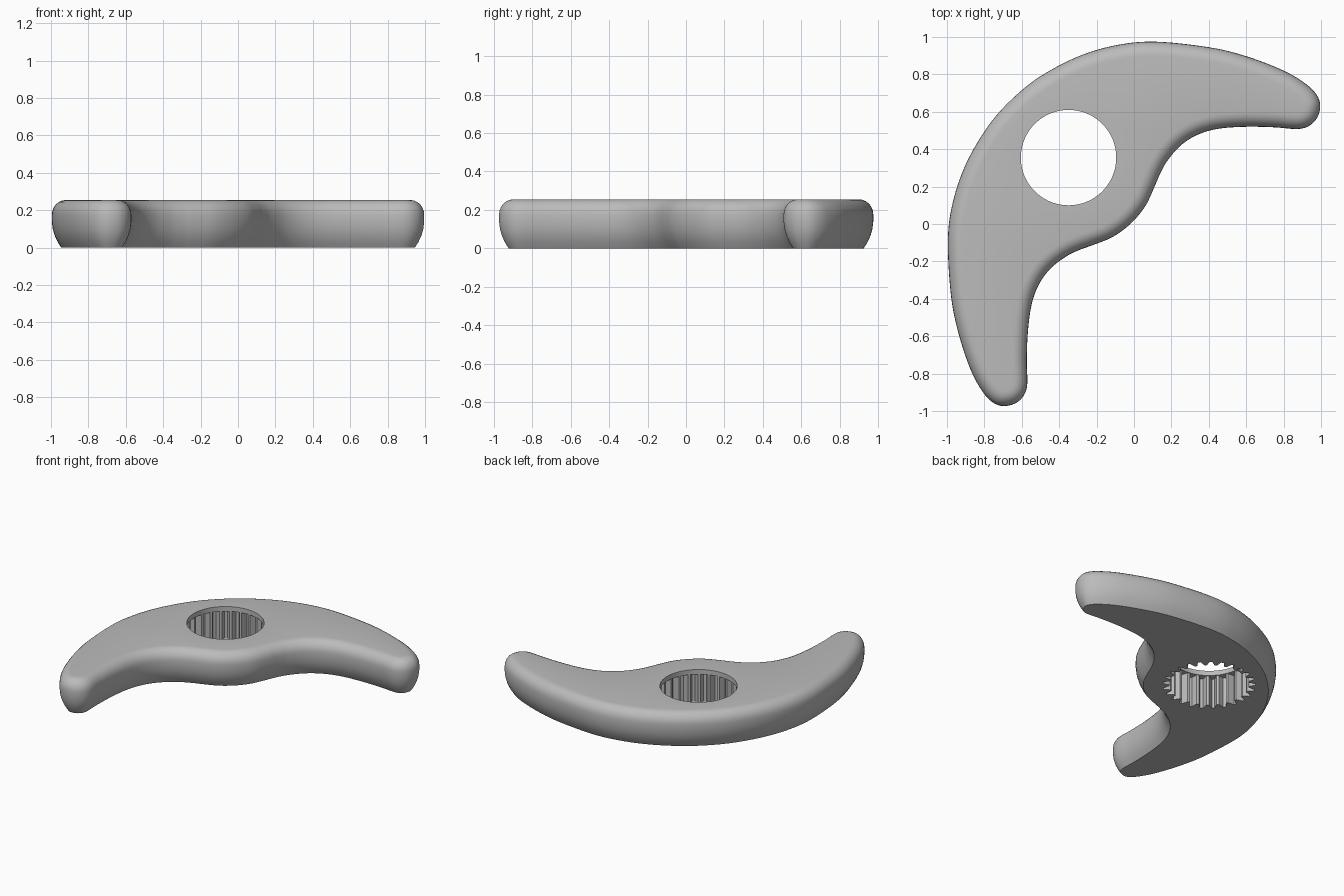
import bpy, bmesh
from math import sin, cos, radians, pi
from mathutils import Vector

cube = bpy.data.objects.get("Cube")
if cube:
    bpy.data.objects.remove(cube, do_unlink=True)

HOLE = Vector((-0.35, 0.355))
AXIS = Vector((cos(radians(133.4)), sin(radians(133.4))))
TEETH = 25
LIP_Z, TOP_Z = 0.22, 0.255

# One half of the wing outline, from the back of the hub round the tip to the inner bump
back = HOLE + AXIS * 0.435
bump = HOLE - AXIS * 0.485
half = [Vector(p) for p in [
    (-0.5, 0.79), (-0.3, 0.895), (-0.1, 0.955), (0.11, 0.975), (0.4, 0.945),
    (0.6, 0.897), (0.8, 0.82), (0.92, 0.748), (0.98, 0.685), (0.995, 0.62),
    (0.965, 0.548), (0.89, 0.509), (0.75, 0.517), (0.6, 0.52), (0.45, 0.509),
    (0.34, 0.477), (0.25, 0.42), (0.18, 0.34), (0.14, 0.27), (0.11, 0.2),
    (0.06, 0.095)]]


def mirrored(p):
    d = p - HOLE
    return HOLE + AXIS * (2 * d.dot(AXIS)) - d


def smooth_loop(pts, steps=6):
    """Closed spline through the points."""
    out, n = [], len(pts)
    for i in range(n):
        a, b, c, d = (pts[(i + k) % n] for k in (-1, 0, 1, 2))
        for s in range(steps):
            t = s / steps
            out.append(0.5 * (2 * b + (c - a) * t + (2 * a - 5 * b + 4 * c - d) * t * t
                              + (3 * b - a - 3 * c + d) * t ** 3))
    return out


outline = smooth_loop([back] + half + [bump] + [mirrored(p) for p in reversed(half)])


def inset(pts, amount):
    """Move a clockwise loop inwards."""
    n, out = len(pts), []
    for i in range(n):
        t = (pts[(i + 1) % n] - pts[i - 1]).normalized()
        out.append(pts[i] + Vector((t.y, -t.x)) * amount)
    return out


bm = bmesh.new()


def ring(pts, z):
    return [bm.verts.new((p.x, p.y, z)) for p in pts]


def bridge(a, b):
    for i in range(len(a)):
        j = (i + 1) % len(a)
        bm.faces.new((a[i], a[j], b[j], b[i]))


def cap(outer, inner):
    edges = [bm.edges.get((loop[i - 1], loop[i]))
             for loop in (outer, inner) for i in range(len(loop))]
    bmesh.ops.triangle_fill(bm, use_beauty=True, use_dissolve=False, edges=edges)


# Rounded outer wall: height and inset, tapering in towards the base
wall = [(0, 0.05), (0.03, 0.031), (0.065, 0.015), (0.1, 0.005), (0.14, 0), (0.175, 0)]
for k in range(1, 7):
    a = k * pi / 12
    wall.append((0.175 + 0.08 * sin(a), 0.075 * (1 - cos(a))))
rings = [ring(inset(outline, d), z) for z, d in wall]
for lower, upper in zip(rings, rings[1:]):
    bridge(lower, upper)

# Toothed socket, open below, with a plain round lip above
socket, circle = [], []
for i in range(TEETH * 4):
    r = (0.262, 0.262, 0.306, 0.306)[i % 4]
    a = 2 * pi * i / (TEETH * 4)
    d = Vector((cos(a), sin(a)))
    socket.append(HOLE + d * r)
    circle.append(HOLE + d * 0.255)
socket_low, socket_high = ring(socket, 0), ring(socket, LIP_Z)
lip_low, lip_high = ring(circle, LIP_Z), ring(circle, TOP_Z)
bridge(socket_low, socket_high)
bridge(socket_high, lip_low)
bridge(lip_low, lip_high)

# Flat top and base around the opening
cap(rings[-1], lip_high)
cap(rings[0], socket_low)
bmesh.ops.recalc_face_normals(bm, faces=bm.faces[:])

mesh = bpy.data.meshes.new("curved_handle")
bm.to_mesh(mesh)
bm.free()
handle = bpy.data.objects.new("curved_handle", mesh)
bpy.context.collection.objects.link(handle)

# Plain grey material
grey = bpy.data.materials.new("light_grey")
grey.use_nodes = True
colour = (0.5, 0.5, 0.5, 1)
grey.diffuse_color = colour
grey.node_tree.nodes["Principled BSDF"].inputs["Base Color"].default_value = colour
mesh.materials.append(grey)

bpy.ops.object.select_all(action='DESELECT')
handle.select_set(True)
bpy.context.view_layer.objects.active = handle
bpy.ops.object.shade_smooth_by_angle(angle=radians(30))
